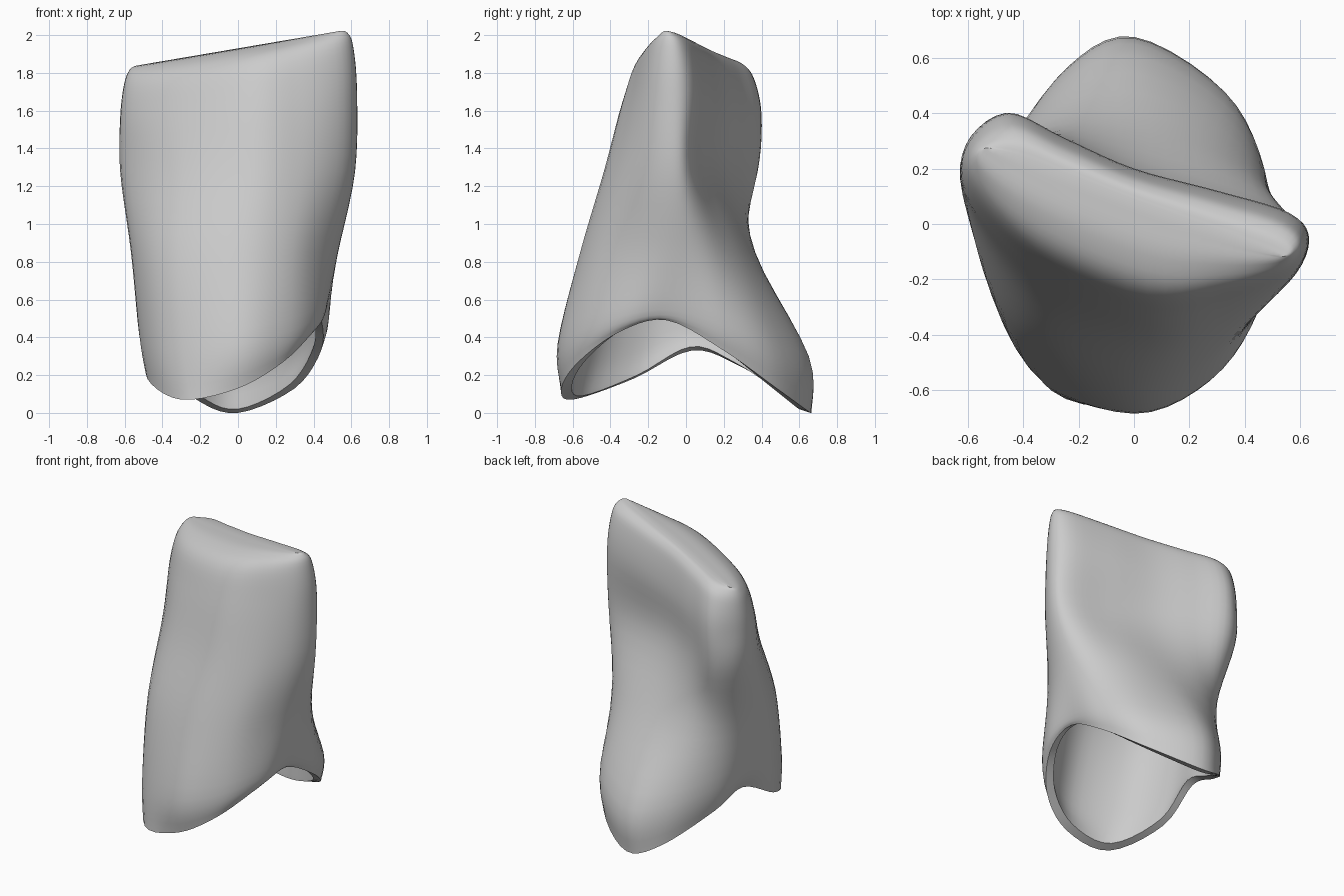
import bpy, bmesh, math
from mathutils import Vector

cube = bpy.data.objects.get("Cube")
if cube:
    bpy.data.objects.remove(cube)

# Cross-sections in hundredths, counter-clockwise from the front centre
MARGIN = [(0, -66), (24, -57), (40, -35), (44, -10), (44, 20), (30, 48),
          (0, 66), (-22, 58), (-42, 28), (-46, 3), (-48, -28), (-30, -60)]
MARGIN_Z = [13, 27, 43, 49, 33, 13, 0, 7, 25, 33, 18, 7]
BULGE = [(0, -68), (28, -56), (44, -33), (47, -8), (47, 20), (33, 46),
         (0, 65), (-25, 54), (-45, 28), (-51, 3), (-51, -25), (-35, -54)]
WAIST = [(0, -56), (29, -48), (47, -27), (53, -5), (48, 13), (28, 27),
         (0, 35), (-26, 36), (-46, 27), (-55, 9), (-55, -15), (-38, -42)]
BLADE = [(5, -43), (34, -37), (55, -22), (62, -6), (55, 3), (30, 10),
         (0, 19), (-25, 30), (-46, 38), (-60, 27), (-60, 5), (-36, -26)]
UPPER = [(5, -33), (34, -29), (56, -19), (63, -6), (56, 4), (30, 12),
         (0, 20), (-25, 31), (-46, 40), (-61, 27), (-59, 8), (-36, -15)]


def ring(points, height):
    """Lift a cross-section to a height given per point."""
    return [Vector((x / 100, y / 100, height(i, x / 100)))
            for i, (x, y) in enumerate(points)]


def toward_crest(points, amount, drop):
    """Draw a ring in toward the slanted biting edge."""
    out = []
    for p in points:
        crest = Vector((p.x * 0.85, 0.08 - 0.32 * p.x, 0))
        q = p.lerp(crest, amount)
        q.z = 1.93 + 0.17 * q.x - drop
        out.append(q)
    return out


def shrink(points, factor, lift=0.0):
    """Scale a ring about its own centre for the inner wall."""
    c = sum(points, Vector()) / len(points)
    return [Vector((c.x + (p.x - c.x) * factor, c.y + (p.y - c.y) * factor,
                    p.z + lift)) for p in points]


def spline(a, b, c, d, t):
    return 0.5 * (2 * b + (c - a) * t + (2 * a - 5 * b + 4 * c - d) * t * t
                  + (3 * b - a - 3 * c + d) * t ** 3)


def smooth_closed(points, steps=5):
    n = len(points)
    return [spline(points[i - 1], points[i], points[(i + 1) % n],
                   points[(i + 2) % n], s / steps)
            for i in range(n) for s in range(steps)]


def smooth_stack(rings, steps=5):
    """Interpolate extra rings between the control rings."""
    last = len(rings) - 1
    stack = []
    for k in range(last):
        four = [rings[max(0, min(last, k + o))] for o in (-1, 0, 1, 2)]
        for s in range(steps):
            stack.append([spline(*ps, s / steps) for ps in zip(*four)])
    return stack + [rings[-1]]


# Outer wall from the scalloped margin to the rounded biting edge
margin = ring(MARGIN, lambda i, x: MARGIN_Z[i] / 100)
bulge = ring(BULGE, lambda i, x: MARGIN_Z[i] / 200 + 0.3)
waist = ring(WAIST, lambda i, x: 0.85)
blade = ring(BLADE, lambda i, x: 1.28)
upper = ring(UPPER, lambda i, x: 1.63 + 0.12 * x)
outer = [margin, bulge, waist, blade, upper,
         toward_crest(upper, 0.22, 0.09),
         toward_crest(upper, 0.55, 0.015),
         toward_crest(upper, 0.92, 0)]

# Inner wall of the hollow underside
inner = [shrink(margin, 0.91, 0.02), shrink(bulge, 0.88), shrink(waist, 0.78),
         shrink(blade, 0.45, -0.1), shrink(blade, 0.15, -0.06)]

bm = bmesh.new()


def add_wall(rings):
    return [[bm.verts.new(p) for p in r]
            for r in smooth_stack([smooth_closed(c) for c in rings])]


def bridge(low, high):
    n = len(low)
    for i in range(n):
        j = (i + 1) % n
        bm.faces.new((low[i], low[j], high[j], high[i]))


outer_wall = add_wall(outer)
inner_wall = add_wall(inner)
for wall in (outer_wall, inner_wall):
    for low, high in zip(wall, wall[1:]):
        bridge(low, high)
    bm.faces.new(wall[-1])
bridge(inner_wall[0], outer_wall[0])
bmesh.ops.triangulate(bm, faces=[f for f in bm.faces if len(f.verts) > 4])
bmesh.ops.recalc_face_normals(bm, faces=bm.faces)

mesh = bpy.data.meshes.new("tooth_crown")
bm.to_mesh(mesh)
bm.free()
crown = bpy.data.objects.new("tooth_crown", mesh)
bpy.context.collection.objects.link(crown)

# Single plain grey
grey = bpy.data.materials.new("plain grey")
grey.use_nodes = True
colour = (0.6, 0.6, 0.6, 1)
grey.diffuse_color = colour
grey.node_tree.nodes["Principled BSDF"].inputs["Base Color"].default_value = colour
mesh.materials.append(grey)

bpy.ops.object.select_all(action="DESELECT")
crown.select_set(True)
bpy.context.view_layer.objects.active = crown
bpy.ops.object.shade_smooth_by_angle(angle=math.radians(45))
